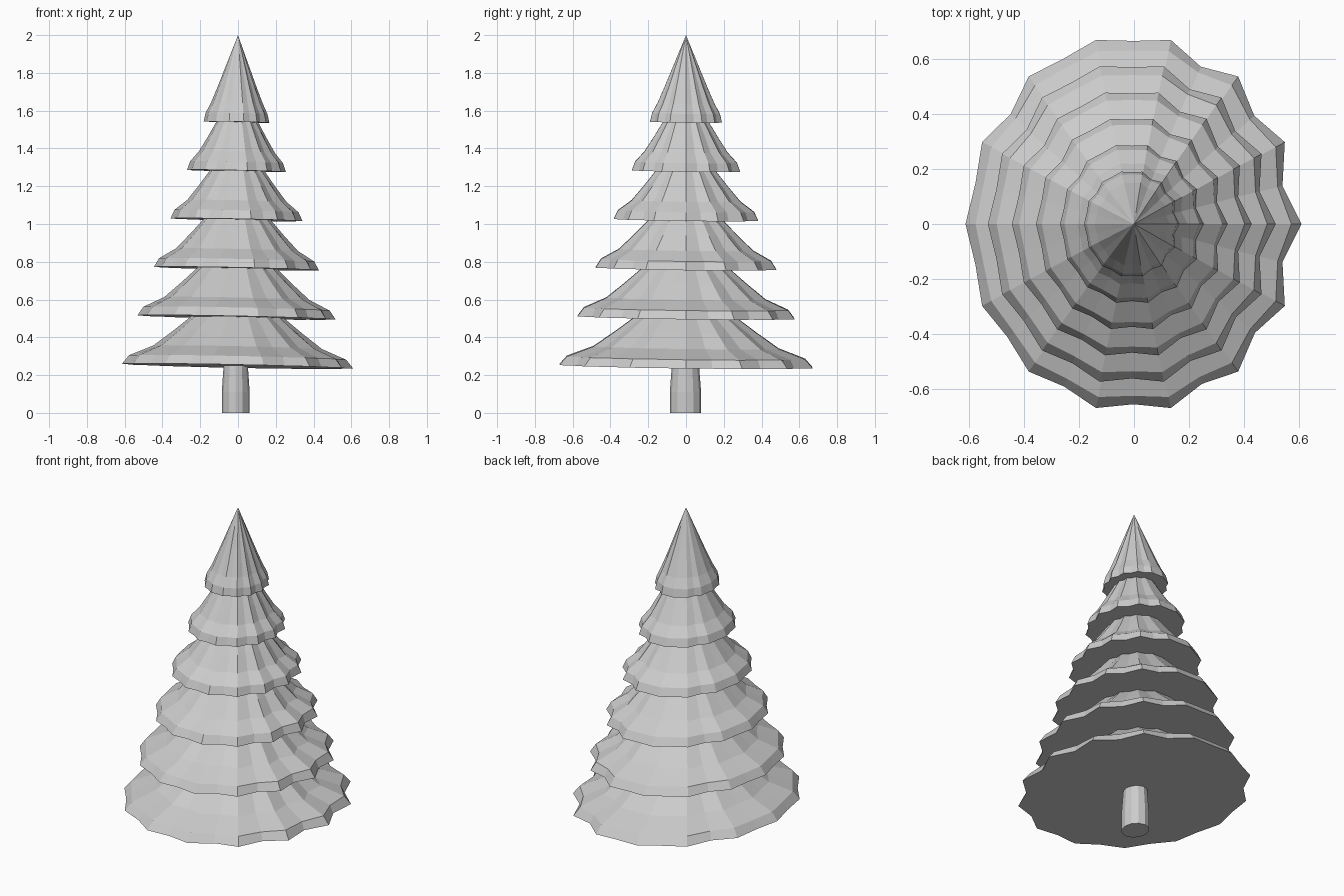
import bpy, bmesh, math

cube = bpy.data.objects.get("Cube")
if cube:
    bpy.data.objects.remove(cube, do_unlink=True)

SEGMENTS = 28
FLATTEN = 0.89  # the tree is narrower across x than y

grey = bpy.data.materials.new("plain grey")
grey.use_nodes = True
GREY = (0.6, 0.6, 0.6, 1)
grey.diffuse_color = GREY
grey.node_tree.nodes["Principled BSDF"].inputs["Base Color"].default_value = GREY

# Radius of each notch between branch tips, relative to the tips
NOTCHES = [.91, .92, .925, .97, .97, .935, .965,
           .965, .96, .955, .955, .94, .925, .91]


def loft(name, rings, tip=None):
    """Skin closed rings from bottom to top, with a cap below and a tip or cap above."""
    bm = bmesh.new()
    loops = [[bm.verts.new(p) for p in ring] for ring in rings]
    n = len(loops[0])
    bm.faces.new(loops[0][::-1])
    for low, high in zip(loops, loops[1:]):
        for i in range(n):
            j = (i + 1) % n
            bm.faces.new((low[i], low[j], high[j], high[i]))
    if tip:
        top = bm.verts.new(tip)
        for i in range(n):
            bm.faces.new((loops[-1][i], loops[-1][(i + 1) % n], top))
    else:
        bm.faces.new(loops[-1])
    mesh = bpy.data.meshes.new(name)
    bm.to_mesh(mesh)
    bm.free()
    mesh.materials.append(grey)
    obj = bpy.data.objects.new(name, mesh)
    bpy.context.collection.objects.link(obj)
    return obj


def branch_ring(radius, z, notch_strength, shift):
    """Star-like ring, slightly tilted, with a notch at every odd point."""
    ring = []
    for i in range(SEGMENTS):
        a = math.tau * i / SEGMENTS
        r = radius
        if i % 2:
            r *= 1 - (1 - NOTCHES[i // 2]) * notch_strength
        x, y = r * FLATTEN * math.cos(a), r * math.sin(a)
        ring.append((x + shift, y, z - 0.021 * x - 0.013 * y))
    return ring


# Six skirts of branches, each a flared cone with a lip above the rim
PROFILE = [(1, 0), (.94, .046), (.73, .1), (.56, .18), (.42, .25), (.2, .36)]
TIERS = 6
for t in range(TIERS):
    radius = 0.688 - 0.0985 * t
    base = 0.247 + 0.2585 * t
    fullness = 0.06 * (t / (TIERS - 1)) ** 2
    rings = []
    for k, (r, dz) in enumerate(PROFILE):
        widen = fullness if k > 1 else 0
        strength = 1.0 if k % 2 == 0 else 0.7
        shift = -0.008 * r if t else -0.002
        rings.append(branch_ring(radius * (r + widen * r / .73), base + dz, strength, shift))
    loft(f"branch_tier_{t + 1}", rings, (0, 0, base + 0.4605))

# Trunk, straight below and tapering under the branches
SIDES = 12
trunk_rings = []
for r, z in [(.083, 0), (.083, .11), (.072, .25), (.06, .4)]:
    trunk_rings.append([(r * FLATTEN * math.cos(math.tau * i / SIDES) - 0.012,
                         r * math.sin(math.tau * i / SIDES) - 0.003, z)
                        for i in range(SIDES)])
loft("trunk", trunk_rings)
